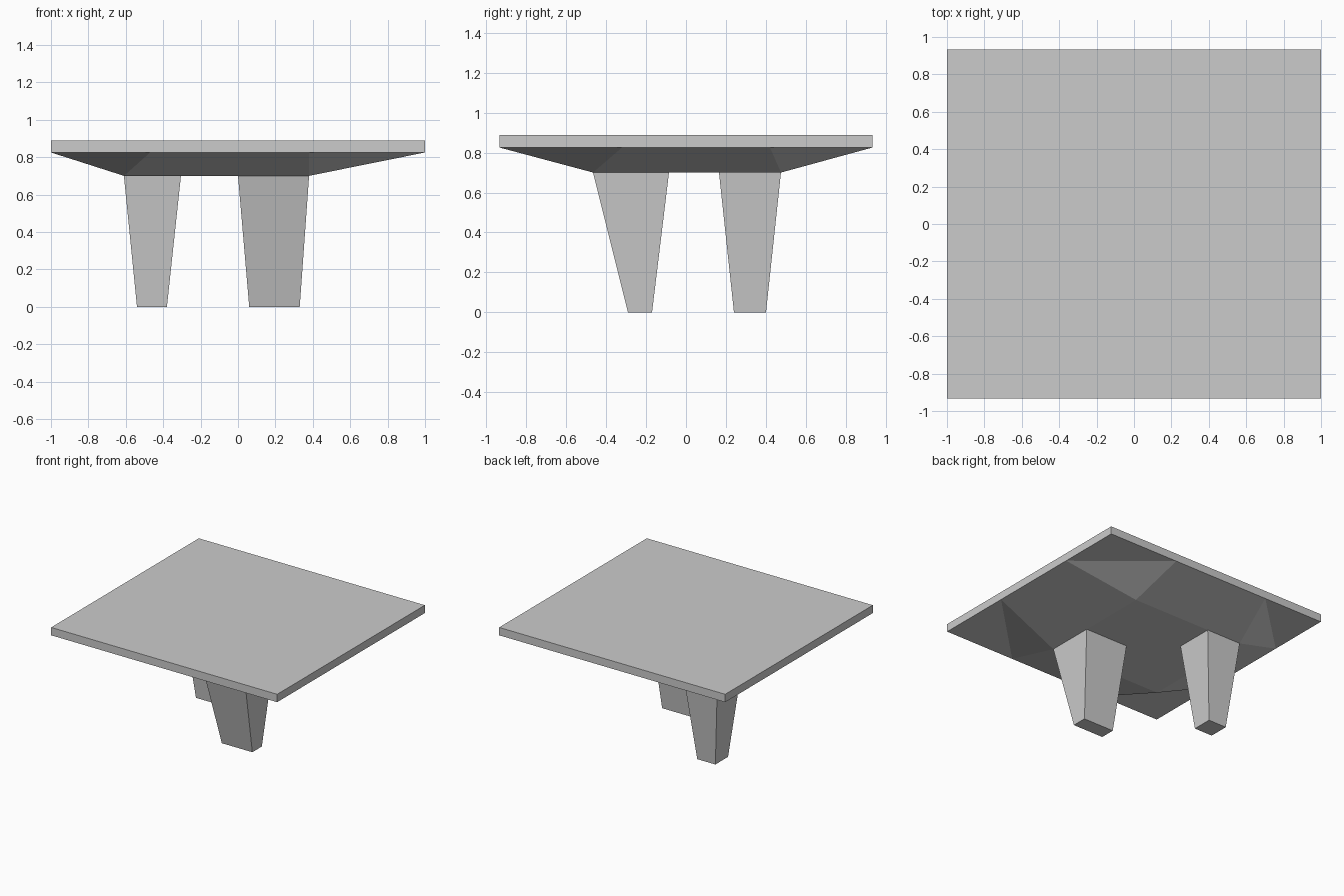
import bpy, bmesh

if "Cube" in bpy.data.objects:
    bpy.data.objects.remove(bpy.data.objects["Cube"])


def hull(name, points):
    """Flat-faced convex solid around a few points."""
    bm = bmesh.new()
    for p in points:
        bm.verts.new(p)
    bmesh.ops.convex_hull(bm, input=bm.verts[:])
    bmesh.ops.dissolve_limit(bm, angle_limit=0.01, verts=bm.verts[:], edges=bm.edges[:])
    bmesh.ops.recalc_face_normals(bm, faces=bm.faces[:])
    mesh = bpy.data.meshes.new(name)
    bm.to_mesh(mesh)
    bm.free()
    obj = bpy.data.objects.new(name, mesh)
    bpy.context.collection.objects.link(obj)
    return obj


def rect(x0, x1, y0, y1, z):
    return [(x, y, z) for x in (x0, x1) for y in (y0, y1)]


Z_RIM, Z_TOP, Z_LEG = 0.825, 0.888, 0.70

# Flat slab
hull("table_top", rect(-1, 1, -0.933, 0.933, Z_RIM) + rect(-1, 1, -0.933, 0.933, Z_TOP))

# Shallow faceted underside, tapering from the rim down to the leg tops
rim = [(x, y, Z_RIM) for x in (-1, 1) for y in (-0.32, 0.42)]
rim += [(x, y, Z_RIM) for y in (-0.933, 0.933) for x in (-0.47, 0.38)]
hull("underside", rect(-0.61, 0.38, -0.465, 0.475, Z_LEG) + rim)

# Two tapered legs placed diagonally
hull("front_leg", rect(0.06, 0.33, -0.29, -0.17, 0) + rect(0.0, 0.38, -0.465, -0.085, Z_LEG))
hull("back_leg", rect(-0.54, -0.38, 0.24, 0.40, 0) + rect(-0.61, -0.305, 0.165, 0.475, Z_LEG))
